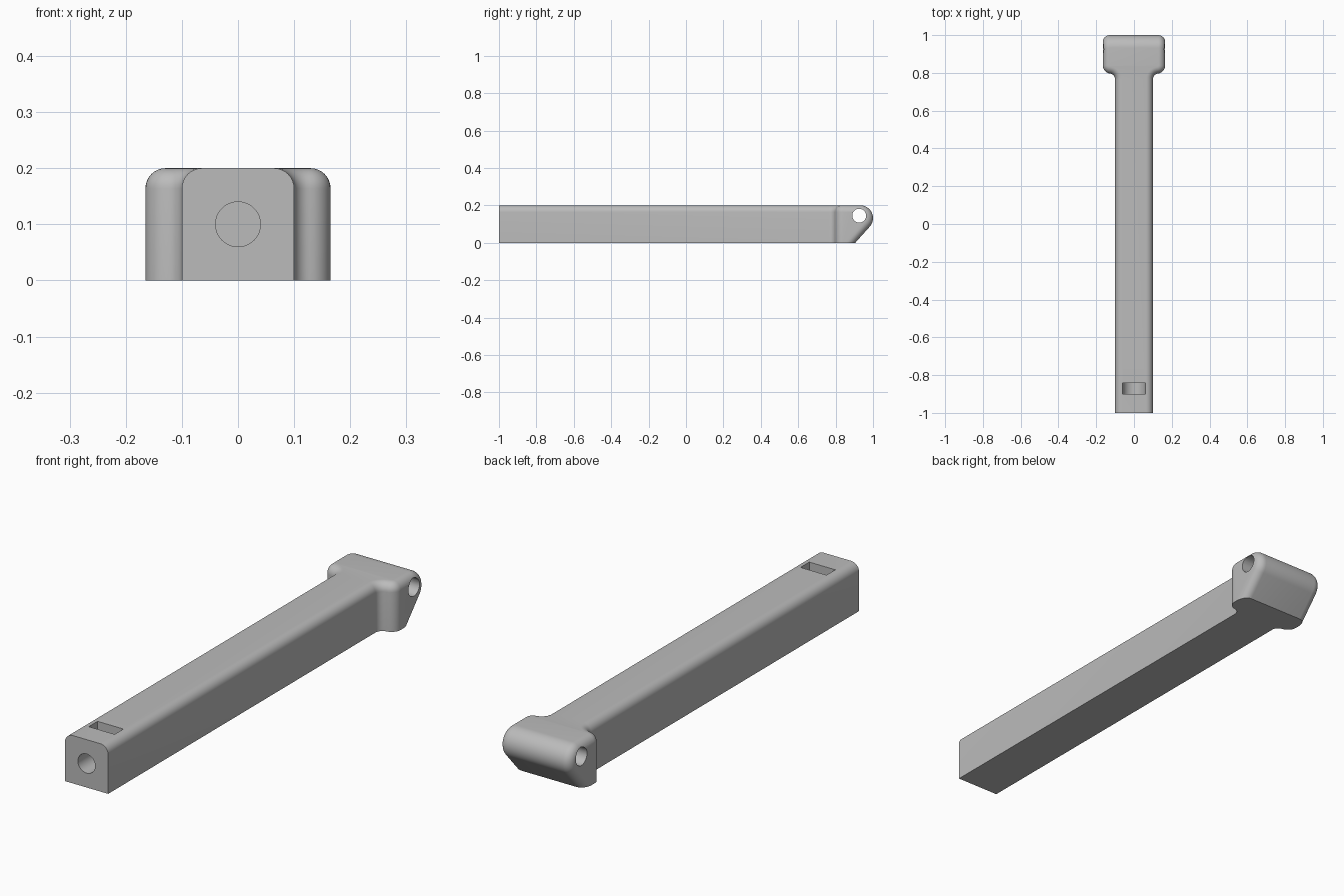
import bpy, bmesh, math

old = bpy.data.objects.get("Cube")
if old:
    bpy.data.objects.remove(old)

gray = bpy.data.materials.new("light_gray")
gray.use_nodes = True
gray.diffuse_color = (0.5, 0.5, 0.5, 1)
gray.node_tree.nodes["Principled BSDF"].inputs["Base Color"].default_value = (0.5, 0.5, 0.5, 1)

BAR, HEAD, HEIGHT, ROUND = 0.1, 0.165, 0.2, 0.036    # half widths, height, edge radius
INNER, OUTER, NECK_Y = 0.032, 0.043, 0.765           # neck fillet radii and start
NOSE_Y, NOSE_R, HEEL_Y = 0.932, 0.068, 0.905         # nose centre, radius, bottom edge
STEPS = 8


def spread(a, b, n):
    return [a + (b - a) * i / n for i in range(n + 1)]


def neck_outline(inset):
    """Plan curve from the bar, through the neck, to the head side."""
    blend = INNER + OUTER
    phi = math.acos(1 - (HEAD - BAR) / blend)
    pts = [(BAR - inset, -1)]
    for t in spread(0, phi, STEPS):
        r = INNER + inset
        pts.append((BAR + INNER - r * math.cos(t), NECK_Y + r * math.sin(t)))
    for t in spread(phi, 0, STEPS)[1:]:
        r = OUTER - inset
        pts.append((HEAD - OUTER + r * math.cos(t),
                    NECK_Y + blend * math.sin(phi) - r * math.sin(t)))
    return pts


def nose_outline(inset):
    """Side curve over the nose and down the slanted underside."""
    dy, dz = NOSE_Y - HEEL_Y, HEIGHT - NOSE_R
    slope = math.atan2(dz, dy) - math.asin(NOSE_R / math.hypot(dy, dz))
    r = NOSE_R - inset
    pts = [(NOSE_Y + r * math.cos(t), dz + r * math.sin(t))
           for t in spread(math.pi / 2, slope - math.pi / 2, 20)]
    return pts + [(HEEL_Y - inset / math.sin(slope), 0)]


# Body: matching rounded cross-sections along the bar, then around the nose
bm = bmesh.new()
rows = []
for theta in spread(0, math.pi / 2, STEPS):
    side, drop = ROUND * (1 - math.cos(theta)), ROUND * (1 - math.sin(theta))
    row = [(x, y, HEIGHT - drop) for x, y in neck_outline(side)]
    neck_count = len(row)
    rows.append(row + [(HEAD - side, y, z) for y, z in nose_outline(drop)])
half = [[bm.verts.new(p) for p in row] for row in rows]
other = [[bm.verts.new((-x, y, z)) for x, y, z in row] for row in rows]
strips = half + other[::-1]
for a, b in zip(strips, strips[1:]):
    for j in range(len(a) - 1):
        bm.faces.new((a[j], a[j + 1], b[j + 1], b[j]))

# Vertical walls, head sides, front and underside
base = [[bm.verts.new((s * x, y, 0)) for x, y in neck_outline(0)] for s in (1, -1)]
for wall, rim in zip(base, (half[0], other[0])):
    for j in range(neck_count - 1):
        bm.faces.new((wall[j], wall[j + 1], rim[j + 1], rim[j]))
    bm.faces.new([wall[-1]] + rim[neck_count - 1:])
bm.faces.new([base[0][0]] + [s[0] for s in strips] + [base[1][0]])
bm.faces.new(base[0] + [s[-1] for s in strips] + base[1][::-1])
bmesh.ops.recalc_face_normals(bm, faces=bm.faces)
mesh = bpy.data.meshes.new("handle_bar")
bm.to_mesh(mesh)
bm.free()
mesh.materials.append(gray)
body = bpy.data.objects.new("handle_bar", mesh)
bpy.context.collection.objects.link(body)


def cut(name, tool):
    """Subtract a helper solid from the body."""
    tool.name = name
    tool.hide_render = True
    tool.data.materials.append(gray)
    bpy.ops.object.select_all(action='DESELECT')
    bpy.context.view_layer.objects.active = body
    mod = body.modifiers.new(name, 'BOOLEAN')
    mod.operation, mod.solver, mod.object = 'DIFFERENCE', 'EXACT', tool
    bpy.ops.object.modifier_apply(modifier=name)
    bpy.data.objects.remove(tool)


def rod(radius, depth, location, rotation):
    bpy.ops.mesh.primitive_cylinder_add(vertices=48, radius=radius, depth=depth,
                                        location=location, rotation=rotation)
    return bpy.context.object


QUARTER = math.pi / 2
cut("pin_hole", rod(0.037, 1, (0, 0.926, 0.145), (0, QUARTER, 0)))
cut("bolt_hole", rod(0.04, 0.4, (0, -0.95, 0.1), (QUARTER, 0, 0)))

# Nut slot: straight sides with a round bottom
bm = bmesh.new()
profile = [(0.06, 0.3)] + [(0.06 * math.cos(t), 0.1 - 0.06 * math.sin(t))
                           for t in spread(0, math.pi, 24)] + [(-0.06, 0.3)]
face = bm.faces.new([bm.verts.new((x, -0.9, z)) for x, z in profile])
new = bmesh.ops.extrude_face_region(bm, geom=[face])["geom"]
bmesh.ops.translate(bm, vec=(0, 0.058, 0),
                    verts=[v for v in new if isinstance(v, bmesh.types.BMVert)])
bmesh.ops.recalc_face_normals(bm, faces=bm.faces)
slot_mesh = bpy.data.meshes.new("nut_slot")
bm.to_mesh(slot_mesh)
bm.free()
slot = bpy.data.objects.new("nut_slot", slot_mesh)
bpy.context.collection.objects.link(slot)
cut("nut_slot", slot)

# Smooth rounds, crisp edges
body.select_set(True)
bpy.context.view_layer.objects.active = body
bpy.ops.object.shade_smooth_by_angle(angle=math.radians(30))
